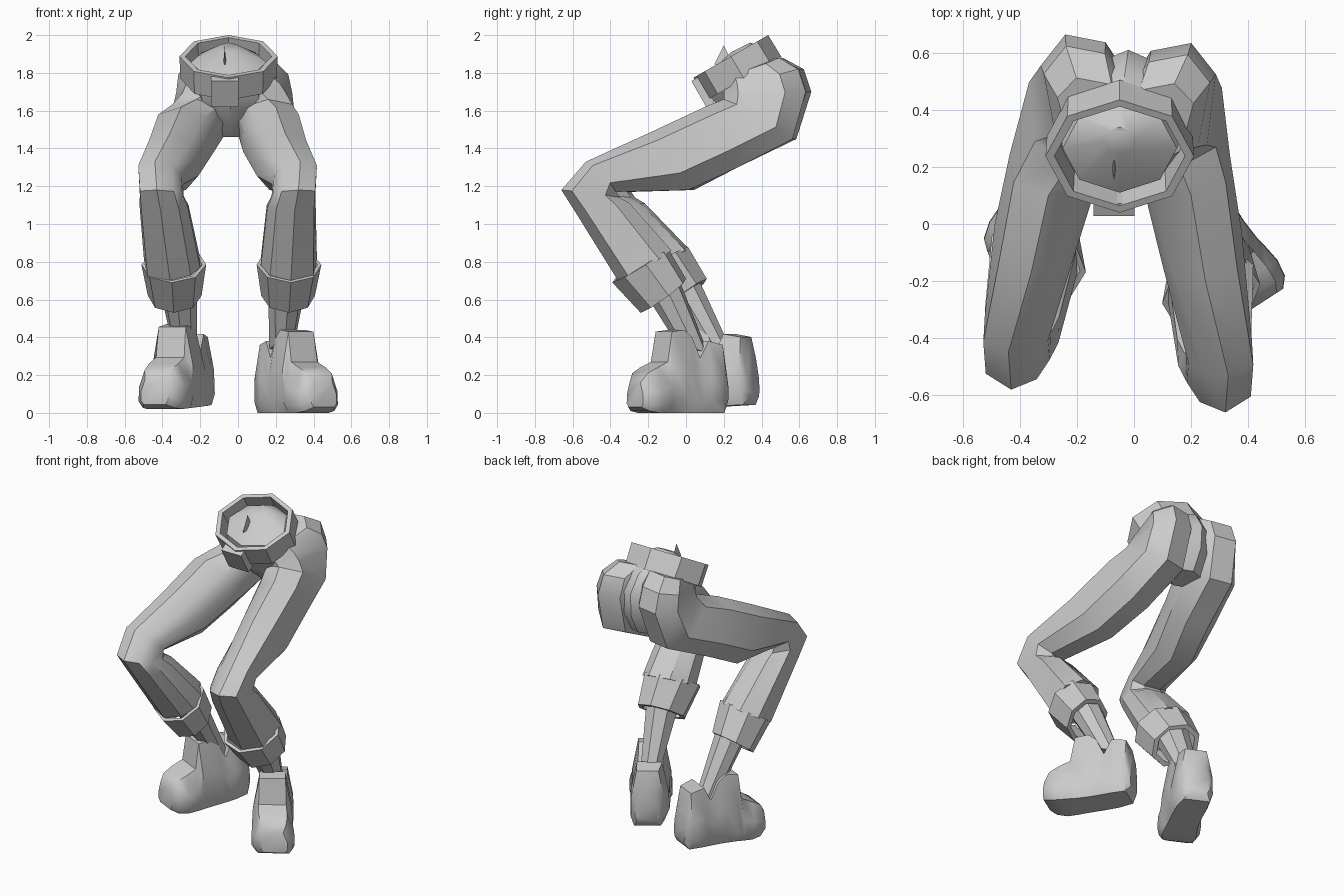
import bpy, bmesh
from math import sin, cos, pi, radians
from mathutils import Vector, Matrix

default_cube = bpy.data.objects.get("Cube")
if default_cube:
    bpy.data.objects.remove(default_cube, do_unlink=True)

grey = bpy.data.materials.new("plain_grey")
grey.use_nodes = True
grey.diffuse_color = (0.6, 0.6, 0.6, 1)
grey.node_tree.nodes["Principled BSDF"].inputs["Base Color"].default_value = grey.diffuse_color


def finish(name, bm, smooth_angle=35):
    """Turn a bmesh into a named, shaded object."""
    bmesh.ops.recalc_face_normals(bm, faces=bm.faces)
    mesh = bpy.data.meshes.new(name)
    bm.to_mesh(mesh)
    bm.free()
    mesh.materials.append(grey)
    obj = bpy.data.objects.new(name, mesh)
    bpy.context.collection.objects.link(obj)
    bpy.ops.object.select_all(action="DESELECT")
    obj.select_set(True)
    bpy.context.view_layer.objects.active = obj
    bpy.ops.object.shade_smooth_by_angle(angle=radians(smooth_angle))
    return obj


def skin(name, loops, closed=False, smooth_angle=35):
    """Bridge equal loops of points; close into a tube or cap both ends."""
    bm = bmesh.new()
    rings = [[bm.verts.new(p) for p in loop] for loop in loops]
    pairs = list(zip(rings, rings[1:]))
    if closed:
        pairs.append((rings[-1], rings[0]))
    else:
        bm.faces.new(rings[0])
        bm.faces.new(rings[-1])
    count = len(rings[0])
    for a, b in pairs:
        for i in range(count):
            j = (i + 1) % count
            bm.faces.new((a[i], a[j], b[j], b[i]))
    return finish(name, bm, smooth_angle)


# Cross-sections as (outward, forward) pairs: a regular octagon and a leg shape
OCTAGON = [(sin(i * pi / 4), cos(i * pi / 4)) for i in range(8)]
LEG = [(0, 1), (.8, .75), (1, -.4), (.45, -1), (-.45, -1), (-.95, -.5), (-1, .15), (-.7, .65)]


def ring(front, back, half_width, side=Vector((1, 0, 0)), outline=OCTAGON):
    """Cross-section stretched from a front point to a back point."""
    front, back = Vector(front), Vector(back)
    mid, reach = (front + back) / 2, (front - back) / 2
    return [mid + reach * v + side * half_width * u for u, v in outline]


def shrink(loop, factor):
    mid = sum(loop, Vector()) / len(loop)
    return [mid + (p - mid) * factor for p in loop]


# Leg sections: front point, back point, half width, shift of the other leg
TROUSERS = [
    ((.05, .20, 1.78), (.08, .48, 1.88), .14, (.06, .02)),
    ((.10, .20, 1.73), (.12, .58, 1.82), .155, (.05, .03)),
    ((.13, .20, 1.69), (.13, .62, 1.70), .16, (.04, .03)),
    ((.16, .20, 1.66), (.14, .55, 1.45), .165, (.06, .02)),
    ((.20, .10, 1.62), (.17, .26, 1.30), .16, (.10, 0)),
    ((.25, -.20, 1.48), (.23, .00, 1.18), .145, (.11, .03)),
    ((.33, -.53, 1.33), (.28, -.38, 1.17), .12, (.11, .08)),
    ((.32, -.66, 1.18), (.28, -.36, 1.14), .12, (.11, .08)),
    ((.30, -.59, 1.07), (.27, -.31, 1.11), .135, (.11, .08)),
    ((.28, -.36, .70), (.26, -.09, .86), .155, (.08, .10)),
]
CUFF = [
    ((.28, -.39, .69), (.26, -.10, .88), .175, (.07, .11)),
    ((.27, -.24, .53), (.26, .00, .71), .145, (.07, .11)),
]
SHIN = [
    ((.27, -.26, .70), (.26, -.07, .79), .11, (.06, .10)),
    ((.25, -.05, .37), (.21, .12, .31), .065, (.05, .13)),
]
# Shoe sections along its length: position, half width, bottom, top
SHOE = [
    (-.27, .07, .04, .24),
    (-.24, .10, .00, .36),
    (-.15, .115, .00, .38),
    (-.10, .115, .00, .29),
    (-.05, .115, .00, .40),
    (.00, .115, .00, .44),
    (.08, .12, .00, .43),
    (.11, .125, .00, .27),
    (.18, .13, .00, .24),
    (.24, .115, .01, .21),
    (.275, .08, .03, .16),
]


def leg_loops(sections, sign, outline=OCTAGON):
    outward = Vector((.98 * sign, .19, 0))

    def place(p, shift):
        if sign > 0:
            return Vector(p)
        return Vector((-p[0] - shift[0], p[1] + shift[1], p[2]))
    return [ring(place(f, s), place(b, s), w, outward, outline) for f, b, w, s in sections]


def shoe_section(sign, position, width, bottom, top):
    """Flat-soled section, narrower on top, bowed towards the inner side."""
    height = top - bottom
    bow = sign * .02 * ((position / .27) ** 2 - 1)
    half = [(.8, 0), (1, .16), (.98, .52), (.66, 1)]
    right = [(width * u, bottom + height * v) for u, v in half]
    left = [(-x, z) for x, z in reversed(right)]
    return [Vector((x + bow, -position, z)) for x, z in right + left]


for label, sign, centre, turn, pitch in (("left", 1, (.305, -.04, 0), 33, 0),
                                         ("right", -1, (-.32, .12, .03), -26, 3)):
    skin(label + "_trouser_leg", leg_loops(TROUSERS, sign, LEG))
    skin(label + "_shin", leg_loops(SHIN, sign))

    # Turned-up cuff: a thick hollow band
    top, bottom = leg_loops(CUFF, sign)
    skin(label + "_cuff", [top, bottom, shrink(bottom, .8), shrink(top, .88)], closed=True)

    shoe = skin(label + "_shoe", [shoe_section(sign, *s) for s in SHOE], smooth_angle=40)
    shoe.data.transform(Matrix.Translation(centre) @ Matrix.Rotation(radians(turn), 4, "Z")
                        @ Matrix.Rotation(radians(pitch), 4, "X"))

# Pelvis with a shallow domed top, filling the seat down to the crotch
skin("pelvis", [
    ring((-.05, .24, 1.91), (-.05, .34, 1.96), .05),
    ring((-.05, .11, 1.78), (-.05, .42, 1.93), .20),
    ring((-.05, .13, 1.68), (-.03, .54, 1.86), .22),
    ring((-.04, .17, 1.62), (-.02, .61, 1.75), .21),
    ring((-.04, .22, 1.56), (-.02, .60, 1.60), .19),
    ring((-.03, .34, 1.46), (-.02, .53, 1.47), .11),
])

# Belt: thick tilted band with eight sides
belt_top = ring((-.05, .04, 1.775), (-.05, .435, 2.0), .26)
belt_bottom = ring((-.05, .11, 1.655), (-.05, .505, 1.885), .255)
skin("belt", [belt_top, belt_bottom, shrink(belt_bottom, .88), shrink(belt_top, .88)], closed=True)

# Buckle
bm = bmesh.new()
bmesh.ops.create_cube(bm, size=1, matrix=Matrix.Translation((-.07, .09, 1.7))
                      @ Matrix.Rotation(radians(30), 4, "X")
                      @ Matrix.Diagonal((.145, .05, .16, 1)))
finish("buckle", bm)

# Small upright fold of cloth inside the belt
bm = bmesh.new()
bmesh.ops.create_cone(bm, cap_ends=True, segments=4, radius1=.05, radius2=0, depth=.1,
                      matrix=Matrix.Translation((-.07, .2, 1.895)) @ Matrix.Diagonal((.15, 1, 1, 1)))
finish("waist_fold", bm)
